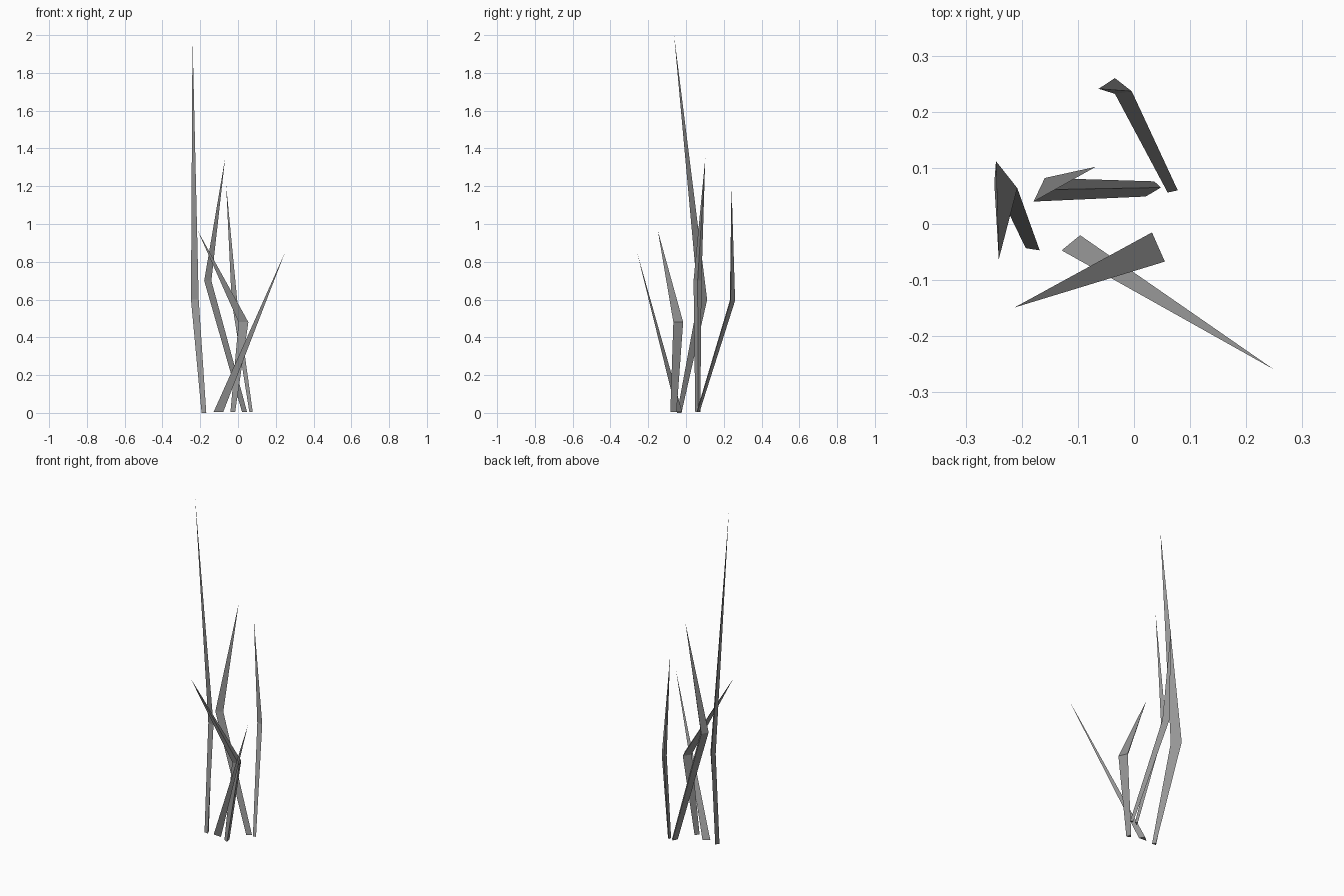
import bpy

if "Cube" in bpy.data.objects:
    bpy.data.objects.remove(bpy.data.objects["Cube"])

# dark grey shared by all blades
blade_grey = bpy.data.materials.new("blade_grey")
blade_grey.diffuse_color = (0.3, 0.3, 0.3, 1.0)
blade_grey.use_nodes = True
blade_grey.node_tree.nodes["Principled BSDF"].inputs["Base Color"].default_value = blade_grey.diffuse_color


def blade(name, tip, *rings):
    """Three-sided grass blade: rings of (z, three xy corners), closed at the base and ending in a point."""
    verts = [(x, y, z) for z, corners in rings for x, y in corners]
    top = 3 * (len(rings) - 1)
    verts.append(tip)
    apex = len(verts) - 1
    faces = [(2, 1, 0)]
    for start in range(0, top, 3):
        for i in range(3):
            j = (i + 1) % 3
            faces.append((start + i, start + j, start + 3 + j, start + 3 + i))
    for i in range(3):
        faces.append((top + i, top + (i + 1) % 3, apex))
    # keep every blade's faces pointing outwards
    (ax, ay), (bx, by), (cx, cy) = rings[0][1]
    if (bx - ax) * (cy - ay) - (by - ay) * (cx - ax) < 0:
        faces = [f[::-1] for f in faces]
    mesh = bpy.data.meshes.new(name)
    mesh.from_pydata(verts, [], faces)
    mesh.materials.append(blade_grey)
    mesh.update()
    obj = bpy.data.objects.new(name, mesh)
    bpy.context.collection.objects.link(obj)
    return obj


# tall blade on the left
blade("tall_left_blade", (-0.241, -0.063, 2.0),
      (0.0, [(-0.193, -0.043), (-0.168, -0.047), (-0.178, -0.024)]),
      (0.60, [(-0.249, 0.073), (-0.208, 0.064), (-0.246, 0.112)]))

# blade at the back
blade("back_blade", (-0.063, 0.241, 1.21),
      (0.005, [(0.078, 0.060), (0.064, 0.072), (0.060, 0.056)]),
      (0.595, [(-0.004, 0.2365), (-0.034, 0.260), (-0.034, 0.232)]))

# bent blade in the middle
blade("middle_blade", (-0.068, 0.102, 1.35),
      (0.005, [(0.036, 0.076), (0.021, 0.049), (0.048, 0.065)]),
      (0.70, [(-0.159, 0.082), (-0.179, 0.040), (-0.141, 0.0615)]))

# short bent blade at the front
blade("front_bent_blade", (-0.2135, -0.149, 0.965),
      (0.005, [(-0.022, -0.050), (-0.040, -0.072), (-0.015, -0.083)]),
      (0.48, [(0.032, -0.015), (0.003, -0.059), (0.055, -0.067)]))

# straight blade leaning to the front right
blade("front_straight_blade", (0.249, -0.259, 0.85),
      (0.005, [(-0.129, -0.047), (-0.078, -0.051), (-0.096, -0.020)]))
